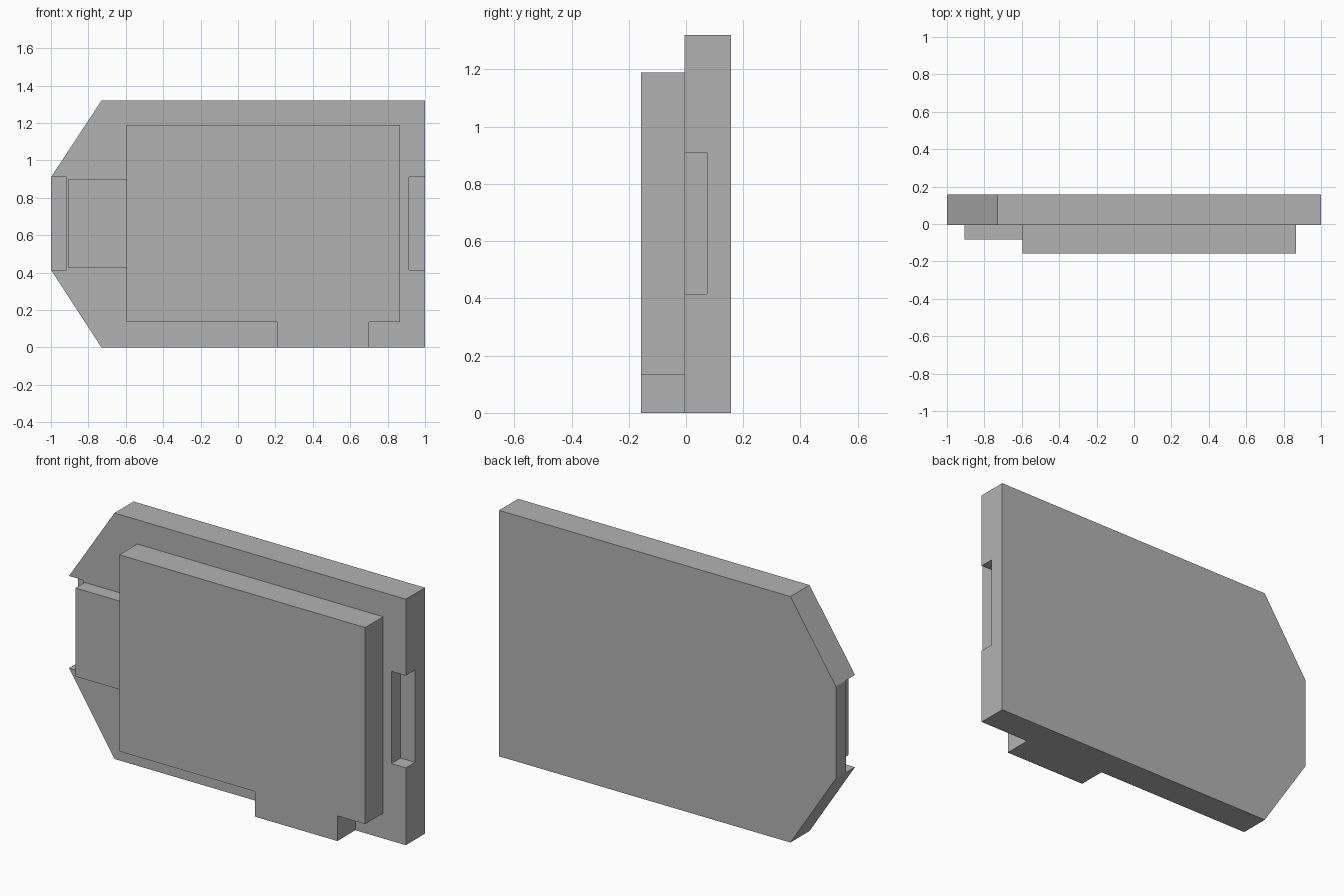
import bpy
import bmesh

cube = bpy.data.objects.get("Cube")
if cube:
    bpy.data.objects.remove(cube, do_unlink=True)

# Single flat grey
grey = bpy.data.materials.new("plain_grey")
grey.use_nodes = True
colour = (0.45, 0.45, 0.45, 1)
grey.diffuse_color = colour
grey.node_tree.nodes["Principled BSDF"].inputs["Base Color"].default_value = colour

BACK, SEAM, FRONT = 0.157, -0.005, -0.157
HEIGHT = 1.32
NOTCH_LOW, NOTCH_HIGH = 0.415, 0.91


def slab(name, outline, y0, y1):
    """Extrude an (x, z) outline from y0 to y1."""
    bm = bmesh.new()
    face = bm.faces.new([bm.verts.new((x, y0, z)) for x, z in outline])
    extruded = bmesh.ops.extrude_face_region(bm, geom=[face])
    for v in extruded["geom"]:
        if isinstance(v, bmesh.types.BMVert):
            v.co.y = y1
    bmesh.ops.recalc_face_normals(bm, faces=bm.faces)
    mesh = bpy.data.meshes.new(name)
    bm.to_mesh(mesh)
    bm.free()
    mesh.materials.append(grey)
    obj = bpy.data.objects.new(name, mesh)
    bpy.context.collection.objects.link(obj)
    return obj


def rect(x0, x1, z0, z1):
    return [(x0, z0), (x1, z0), (x1, z1), (x0, z1)]


# Back plate with two cut corners on its right end
plate = slab("back_plate",
             [(-0.73, 0), (1, 0), (1, HEIGHT), (-0.73, HEIGHT),
              (-1, NOTCH_HIGH), (-1, NOTCH_LOW)], SEAM, BACK)

# Shallow notches in the front edge of both ends
for side, x0, x1 in (("left", 0.915, 1.1), ("right", -1.1, -0.918)):
    cutter = slab(side + "_notch_cutter", rect(x0, x1, NOTCH_LOW, NOTCH_HIGH),
                  SEAM - 0.1, 0.073)
    cutter.hide_render = True
    cut = plate.modifiers.new(side + "_notch", "BOOLEAN")
    cut.operation = "DIFFERENCE"
    cut.solver = "EXACT"
    cut.object = cutter
    bpy.context.view_layer.objects.active = plate
    bpy.ops.object.modifier_apply(modifier=cut.name)
    bpy.data.objects.remove(cutter, do_unlink=True)

# Raised front block with a foot reaching the ground
slab("front_block",
     [(-0.595, 0.135), (0.21, 0.135), (0.21, 0), (0.70, 0),
      (0.70, 0.135), (0.865, 0.135), (0.865, 1.19), (-0.595, 1.19)],
     FRONT, SEAM)

# Thin tab beside the block
slab("side_tab", rect(-0.907, -0.595, 0.425, 0.90), -0.083, SEAM)
